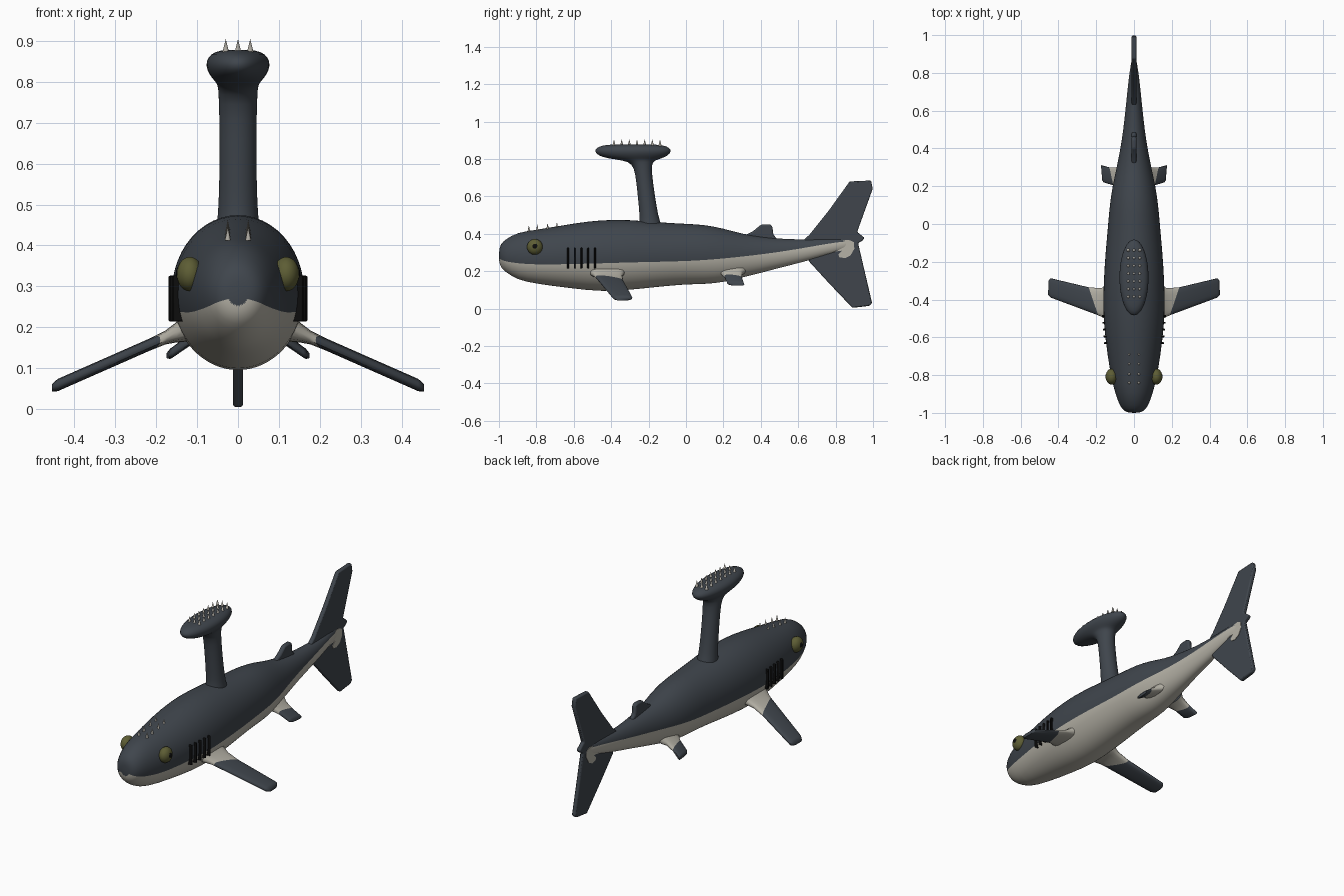
import bpy, bmesh, math
from mathutils import Vector, Matrix

cube = bpy.data.objects.get("Cube")
if cube:
    bpy.data.objects.remove(cube)


def material(name, r, g, b):
    m = bpy.data.materials.new(name)
    m.use_nodes = True
    m.diffuse_color = (r, g, b, 1)
    bsdf = m.node_tree.nodes["Principled BSDF"]
    bsdf.inputs["Base Color"].default_value = (r, g, b, 1)
    bsdf.inputs["Roughness"].default_value = 0.7
    return m


SLATE = material("slate_grey", 0.05, 0.06, 0.073)
BELLY = material("pale_belly", 0.46, 0.44, 0.38)
OLIVE = material("olive_eye", 0.11, 0.11, 0.035)
BLACK = material("black", 0.004, 0.004, 0.004)
TOOTH = material("tooth_grey", 0.40, 0.38, 0.34)


def finish(bm, name, mats, subsurf=0, mirror=False, bevel=0, angle=45):
    bmesh.ops.recalc_face_normals(bm, faces=bm.faces)
    mesh = bpy.data.meshes.new(name)
    bm.to_mesh(mesh)
    bm.free()
    for m in mats:
        mesh.materials.append(m)
    ob = bpy.data.objects.new(name, mesh)
    bpy.context.collection.objects.link(ob)
    bpy.ops.object.select_all(action='DESELECT')
    ob.select_set(True)
    bpy.context.view_layer.objects.active = ob
    bpy.ops.object.shade_smooth_by_angle(angle=math.radians(angle))
    if bevel:
        mod = ob.modifiers.new("Bevel", 'BEVEL')
        mod.width, mod.segments = bevel, 2
    if subsurf:
        mod = ob.modifiers.new("Subsurf", 'SUBSURF')
        mod.levels = mod.render_levels = subsurf
    if mirror:
        ob.modifiers.new("Mirror", 'MIRROR')
    return ob


def loft(name, rings, mats, rule=lambda s, i: 0, **kw):
    """Skin closed rings; rule(segment, side) picks the material slot."""
    bm = bmesh.new()
    loops = [[bm.verts.new(p) for p in ring] for ring in rings]
    n = len(loops[0])
    for s, (a, b) in enumerate(zip(loops, loops[1:])):
        for i in range(n):
            j = (i + 1) % n
            bm.faces.new((a[i], a[j], b[j], b[i])).material_index = rule(s, i)
    bm.faces.new(loops[0])
    bm.faces.new(loops[-1]).material_index = rule(len(loops) - 2, 0)
    return finish(bm, name, mats, **kw)


def slab(name, outline, thickness, mat, bevel=0.006):
    """Side outline (y, z) given thickness across x."""
    bm = bmesh.new()
    face = bm.faces.new([bm.verts.new((-thickness / 2, y, z)) for y, z in outline])
    ext = bmesh.ops.extrude_face_region(bm, geom=[face])
    verts = [v for v in ext["geom"] if isinstance(v, bmesh.types.BMVert)]
    bmesh.ops.translate(bm, verts=verts, vec=(thickness, 0, 0))
    return finish(bm, name, [mat], bevel=bevel, angle=30)


# Body: y, top, bottom, half width, height of the colour line
STATIONS = [
    (-1.0, .31, .255, .025, .268), (-.992, .345, .222, .052, .262),
    (-.965, .372, .195, .075, .25), (-.9, .41, .153, .1, .24),
    (-.8, .422, .132, .126, .232), (-.6, .458, .106, .155, .236),
    (-.45, .477, .09, .166, .24), (-.3, .477, .099, .162, .245),
    (-.15, .463, .116, .152, .248), (0, .455, .13, .138, .252),
    (.1, .45, .13, .13, .258), (.2, .43, .14, .115, .267),
    (.3, .4, .166, .092, .278), (.4, .385, .19, .072, .29),
    (.5, .374, .218, .057, .304), (.6, .37, .242, .046, .32),
    (.7, .371, .27, .036, .338), (.8, .377, .3, .025, .355),
    (.9, .378, .325, .008, .365)]
N = 14


def body_ring(y, top, bottom, w, line):
    c, h = (top + bottom) / 2, (top - bottom) / 2
    a = math.asin(max(-.85, min(.85, (line - c) / h)))
    upper = [a + (math.pi - 2 * a) * i / N for i in range(N)]
    lower = [math.pi - a + (math.pi + 2 * a) * i / N for i in range(N)]
    return [(w * math.cos(t), y, c + h * math.sin(t)) for t in upper + lower]


loft("body", [body_ring(*s) for s in STATIONS], [SLATE, BELLY],
     lambda s, i: int(i >= N), subsurf=1, angle=180)

# Tall stalk with an oval pad on top: z, centre y, x radius, y radius
STALK = [(.40, -.19, .06, .075), (.455, -.192, .052, .058), (.49, -.197, .048, .05),
         (.6, -.212, .045, .046), (.72, -.226, .046, .044), (.775, -.235, .048, .052),
         (.793, -.25, .05, .085), (.803, -.275, .058, .145), (.818, -.283, .071, .188),
         (.84, -.283, .08, .208), (.86, -.283, .075, .198), (.874, -.283, .058, .165),
         (.879, -.283, .03, .09)]
circle = [math.tau * i / 24 for i in range(24)]
loft("stalk_and_pad", [[(rx * math.cos(t), cy + ry * math.sin(t), z) for t in circle]
                       for z, cy, rx, ry in STALK], [SLATE], subsurf=1, angle=180)


# Paired fins: sections are front point, back point, thickness
def fin(name, sections, pale):
    rings = []
    for front, back, thick in sections:
        f, b = Vector(front), Vector(back)
        ring = []
        for i in range(16):
            c, s = math.cos(math.tau * i / 16), math.sin(math.tau * i / 16)
            c = math.copysign(abs(c) ** .7, c)
            s = math.copysign(abs(s) ** .7, s)
            ring.append((f + b) / 2 + (b - f) / 2 * c + Vector((0, 0, thick / 2 * s)))
        rings.append(ring)
    loft(name, rings, [SLATE, BELLY], lambda s, i: int(s < pale), mirror=True, angle=50)


fin("pectoral_fins", [
    ((.11, -.53, .21), (.11, -.32, .21), .09),
    ((.15, -.505, .188), (.15, -.332, .188), .05),
    ((.175, -.49, .176), (.18, -.34, .174), .034),
    ((.19, -.483, .169), (.24, -.335, .147), .03),
    ((.44, -.39, .059), (.442, -.287, .058), .03),
    ((.455, -.375, .052), (.452, -.3, .053), .02)], 3)
fin("pelvic_fins", [
    ((.06, .17, .21), (.06, .32, .21), .07),
    ((.09, .19, .188), (.09, .30, .188), .04),
    ((.11, .205, .172), (.13, .30, .162), .028),
    ((.16, .22, .138), (.168, .31, .134), .026),
    ((.168, .23, .133), (.175, .312, .13), .016)], 2)

# Tail and small rear fin
slab("tail_fin", [(.62, .36), (.66, .395), (.76, .52), (.875, .68), (.99, .685), (.998, .64),
                  (.915, .41), (.955, .378), (.945, .365), (.92, .35), (.995, .03),
                  (.98, .015), (.89, .004), (.77, .13), (.66, .25)], .024, SLATE)
slab("tail_pale_patch", [(.76, .34), (.82, .362), (.87, .368), (.898, .355), (.9, .32),
                         (.88, .285), (.85, .27), (.82, .275), (.815, .29),
                         (.835, .31), (.76, .3)], .029, BELLY, bevel=0)
slab("rear_dorsal_fin", [(.28, .37), (.315, .392), (.36, .415), (.4, .449), (.45, .451),
                         (.462, .44), (.467, .395), (.5, .36)], .026, SLATE, bevel=.009)


# Spikes on the pad and the forehead
def spikes(name, points, radius, height):
    bm = bmesh.new()
    for p in points:
        bmesh.ops.create_cone(bm, cap_ends=True, segments=8, radius1=radius, radius2=0,
                              depth=height, matrix=Matrix.Translation(p))
    finish(bm, name, [TOOTH])


spikes("pad_spikes", [(x, -.385 + .041 * r, .887) for x in (-.03, 0, .03)
                      for r in range(7)], .009, .036)
spikes("forehead_spikes", [(x, y, .522 + .11 * y) for x in (-.025, .025)
                           for y in (-.84, -.795, -.74, -.69)], .007, .034)


# Eyes with pupils
def ball(name, centre, size, mat):
    bm = bmesh.new()
    place = Matrix.Translation(centre) @ Matrix.Diagonal((*size, 1))
    bmesh.ops.create_uvsphere(bm, u_segments=24, v_segments=14, radius=1, matrix=place)
    finish(bm, name, [mat], mirror=True, angle=180)


ball("eyes", (.118, -.808, .33), (.032, .042, .042), OLIVE)
ball("pupils", (.146, -.808, .333), (.006, .014, .014), BLACK)

# Gill slits
bm = bmesh.new()
for k in range(5):
    y = -.631 + .036 * k
    place = Matrix.Translation((.144 + .0028 * k, y, .27)) @ Matrix.Diagonal((.03, .01, .112, 1))
    bmesh.ops.create_cube(bm, size=1, matrix=place)
finish(bm, "gill_slits", [BLACK], mirror=True, bevel=.004)
